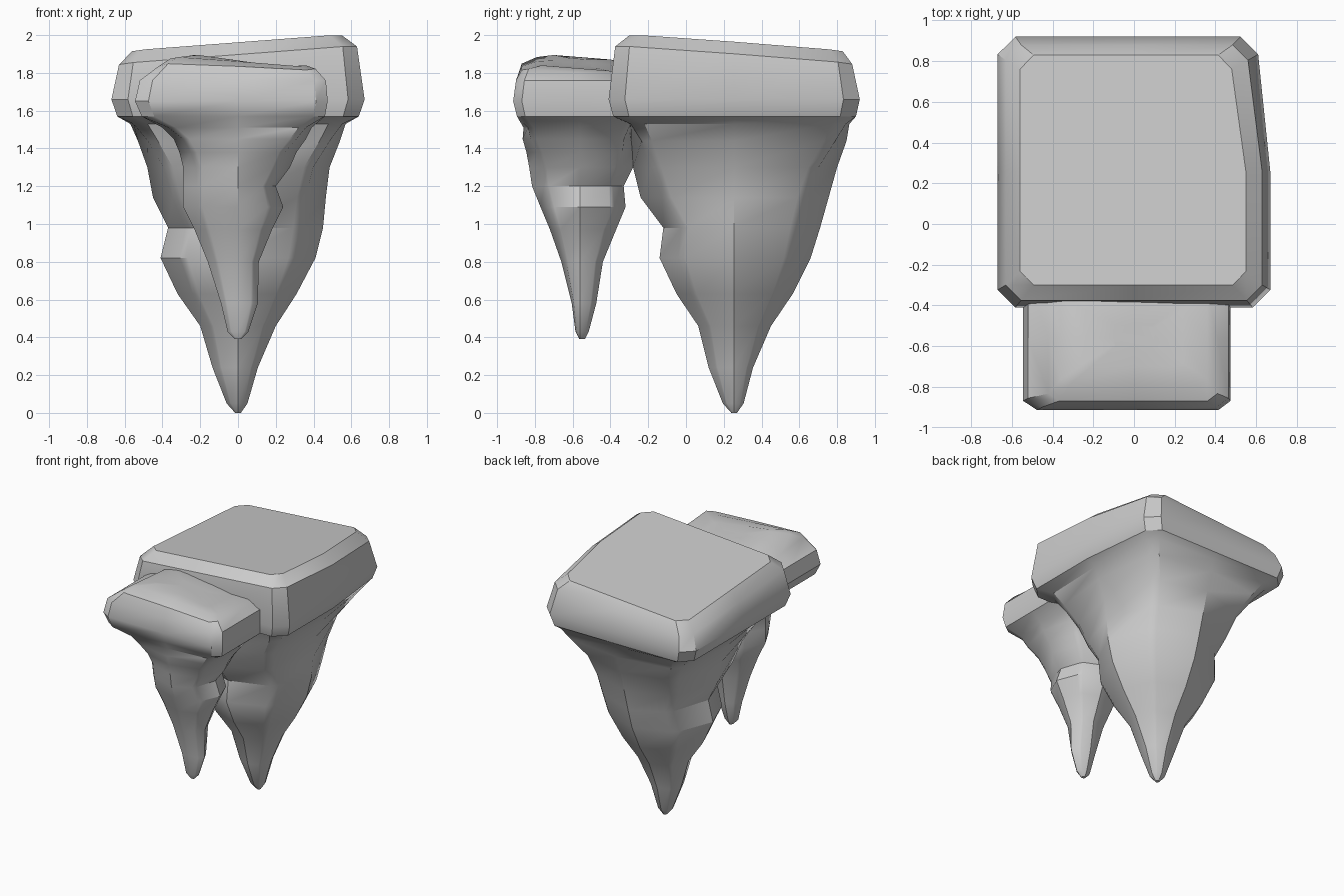
import bpy, bmesh
from math import cos


def section(ax, ay, x0, x1, y0, y1, k, c, pull):
    """12-sided outline: a vertex mid-side and two per corner; k=1 is square, k=.75 is round."""
    pts = []
    for sx, sy in ((1, 1), (-1, 1), (-1, -1), (1, -1)):
        hx = (x1 if sx > 0 else x0) - ax
        hy = (y1 if sy > 0 else y0) - ay
        # mid-side vertex that comes before this corner, going anticlockwise
        mid = {(1, 1): (x1, ay), (-1, 1): (ax, y1), (-1, -1): (x0, ay), (1, -1): (ax, y0)}[(sx, sy)]
        pts.append(mid)
        p = pull if (sx, sy) == (1, 1) else 0
        a = (ax + hx * k - p, ay + hy * (k - c))
        b = (ax + hx * (k - c) - p, ay + hy * k)
        pts += [a, b] if sx * sy > 0 else [b, a]
    return pts


def rock(name, ax, ay, rows, top, cap_rows):
    bm = bmesh.new()
    rings = []
    # tapering stalk and cap sides, from the tip upwards
    for z, x0, x1, y0, y1, k in rows:
        c = 0.13 if k > 0.95 else 0.1
        pull = 0.06 if (k == 1 and name == "large_rock") else 0
        rings.append([bm.verts.new((x, y, z))
                      for x, y in section(ax, ay, x0, x1, y0, y1, k, c, pull)])
    # bevelled top following the top surface
    for drop, x0, x1, y0, y1 in cap_rows:
        pull = 0.07 if name == "large_rock" else 0
        rings.append([bm.verts.new((x, y, top(x, y) - drop))
                      for x, y in section(ax, ay, x0, x1, y0, y1, 1, 0.12, pull)])
    for r, s in zip(rings, rings[1:]):
        for i in range(12):
            j = (i + 1) % 12
            bm.faces.new((r[i], r[j], s[j], s[i]))
    bm.faces.new(rings[0])
    bm.faces.new(rings[-1])
    bmesh.ops.recalc_face_normals(bm, faces=bm.faces)
    me = bpy.data.meshes.new(name)
    bm.to_mesh(me)
    bm.free()
    ob = bpy.data.objects.new(name, me)
    bpy.context.collection.objects.link(ob)
    bpy.ops.object.select_all(action='DESELECT')
    ob.select_set(True)
    bpy.context.view_layer.objects.active = ob
    bpy.ops.object.shade_smooth_by_angle(angle=0.56)


# rows: z, x min, x max, y min, y max, squareness
large = [
    (0.00, -.015, .015, .24, .27, .75),
    (0.05, -.06, .05, .195, .305, .75),
    (0.24, -.135, .105, .12, .355, .75),
    (0.46, -.20, .20, .065, .45, .75),
    (0.63, -.32, .31, -.05, .565, .75),
    (0.82, -.41, .41, -.14, .66, .75),
    (0.98, -.37, .45, -.12, .71, .75),
    (1.14, -.45, .465, -.24, .755, .77),
    (1.30, -.48, .485, -.28, .80, .82),
    (1.44, -.53, .54, -.29, .85, .90),
    (1.53, -.57, .57, -.31, .865, .97),
    (1.57, -.64, .64, -.385, .90, 1),
    (1.66, -.67, .67, -.41, .92, 1),
]
rock("large_rock", 0, .255, large,
     lambda x, y: 2.0 - .076 * (.5 - x) - .07 * (y + .3),
     [(.07, -.63, .63, -.375, .88), (0, -.56, .55, -.30, .83)])

small = [
    (0.39, -.015, .015, -.565, -.535, .75),
    (0.43, -.055, .055, -.585, -.515, .75),
    (0.58, -.09, .105, -.605, -.475, .75),
    (0.80, -.16, .11, -.66, -.44, .75),
    (0.97, -.23, .18, -.72, -.37, .75),
    (1.09, -.29, .24, -.77, -.32, .75),
    (1.20, -.29, .20, -.815, -.33, .75),
    (1.30, -.29, .275, -.83, -.28, .76),
    (1.38, -.31, .31, -.845, -.28, .80),
    (1.45, -.34, .36, -.865, -.29, .86),
    (1.51, -.40, .39, -.86, -.28, .92),
    (1.57, -.51, .46, -.895, -.24, 1),
    (1.65, -.545, .475, -.915, -.22, 1),
    (1.76, -.52, .465, -.90, -.22, 1),
]
rock("small_rock", 0, -.56, small,
     lambda x, y: 1.865 + .03 * cos((x + .22) * 7) - .08 * (y + .7),
     [(.045, -.42, .41, -.87, -.24), (.012, -.36, .36, -.79, -.3),
      (0, -.24, .24, -.70, -.4), (0, -.1, .1, -.6, -.5)])
